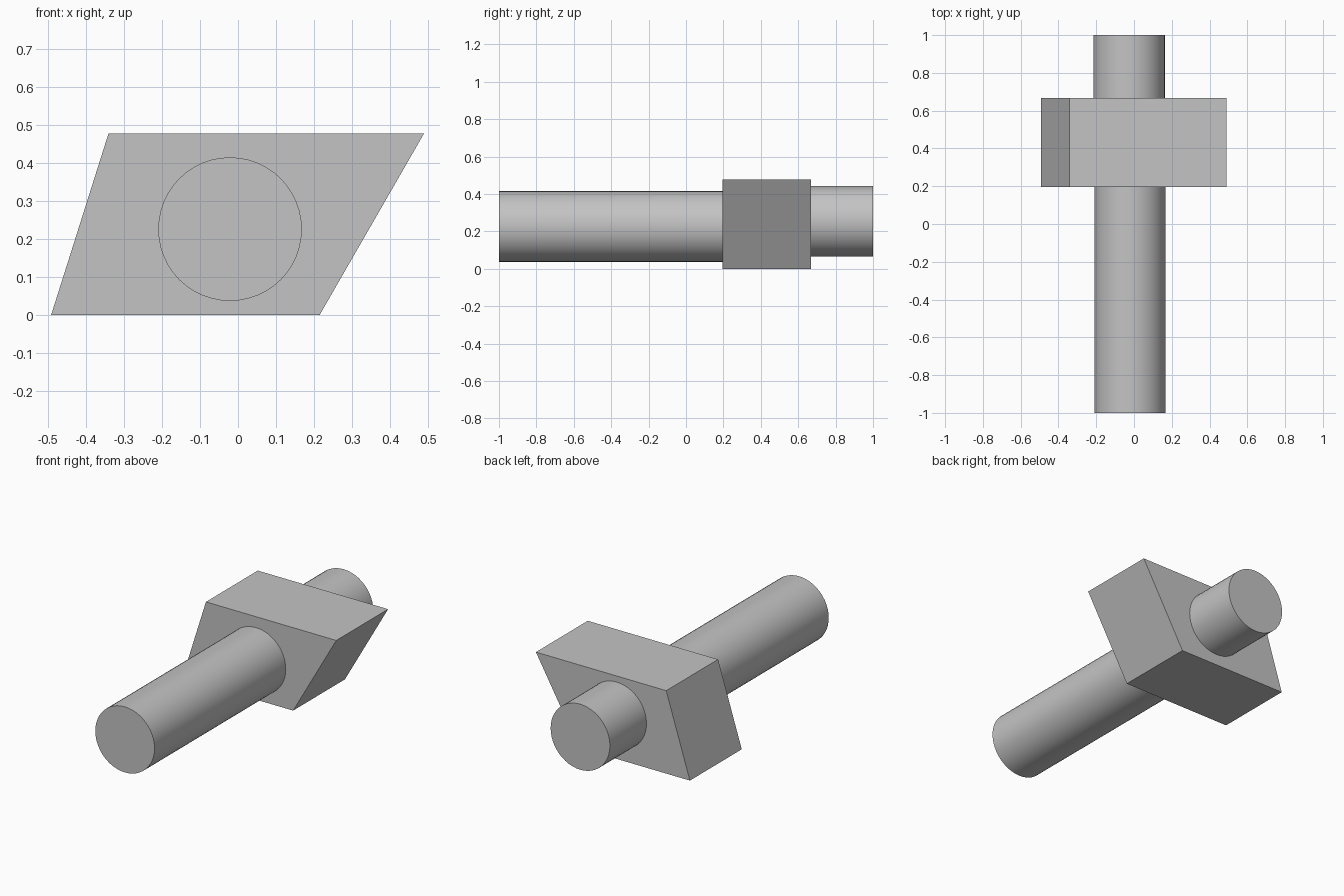
import bpy
import bmesh
import math

cube = bpy.data.objects.get("Cube")
if cube:
    bpy.data.objects.remove(cube, do_unlink=True)

# Single grey material
grey = bpy.data.materials.new("plain grey")
grey.use_nodes = True
colour = (0.55, 0.55, 0.55, 1)
grey.diffuse_color = colour
grey.node_tree.nodes["Principled BSDF"].inputs["Base Color"].default_value = colour

BLOCK_FRONT, BLOCK_BACK = 0.195, 0.667
OVERLAP = 0.02


def shaft(name, x, z, y0, y1, radius=0.189):
    """Smooth round bar running along y."""
    bpy.ops.mesh.primitive_cylinder_add(
        vertices=48, radius=radius, depth=y1 - y0,
        location=(x, (y0 + y1) / 2, z), rotation=(math.pi / 2, 0, 0))
    obj = bpy.context.object
    obj.name = name
    obj.data.materials.append(grey)
    bpy.ops.object.shade_smooth_by_angle(angle=math.radians(30))


def prism(name, profile, y0, y1):
    """Extrude an x-z profile along y."""
    bm = bmesh.new()
    face = bm.faces.new([bm.verts.new((x, y0, z)) for x, z in profile])
    extruded = bmesh.ops.extrude_face_region(bm, geom=[face])["geom"]
    verts = [g for g in extruded if isinstance(g, bmesh.types.BMVert)]
    bmesh.ops.translate(bm, verts=verts, vec=(0, y1 - y0, 0))
    bmesh.ops.recalc_face_normals(bm, faces=bm.faces)
    mesh = bpy.data.meshes.new(name)
    bm.to_mesh(mesh)
    bm.free()
    mesh.materials.append(grey)
    bpy.context.collection.objects.link(bpy.data.objects.new(name, mesh))


# Slanted block
prism("slanted_block",
      [(-0.492, 0), (0.215, 0), (0.49, 0.478), (-0.341, 0.478)],
      BLOCK_FRONT, BLOCK_BACK)

# Long front shaft and short, slightly offset back shaft
shaft("front_shaft", -0.021, 0.226, -1, BLOCK_FRONT + OVERLAP)
shaft("back_shaft", -0.026, 0.254, BLOCK_BACK - OVERLAP, 1)
